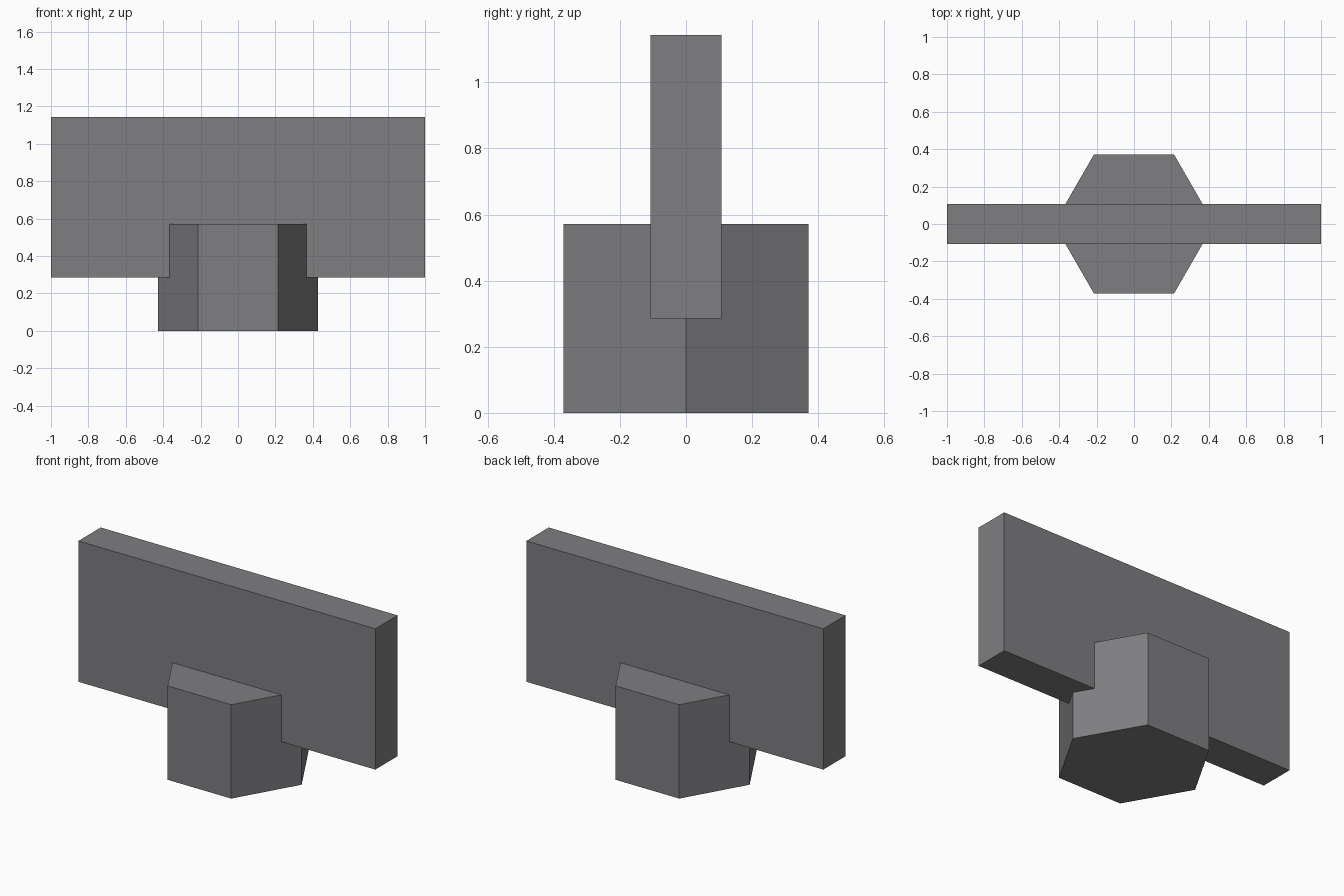
import bpy
import bmesh
from math import cos, sin, tau

cube = bpy.data.objects.get("Cube")
if cube:
    bpy.data.objects.remove(cube, do_unlink=True)

# Single grey material
COLOUR = (0.21, 0.21, 0.22, 1.0)
grey = bpy.data.materials.new("plain grey")
grey.use_nodes = True
grey.diffuse_color = COLOUR
grey.node_tree.nodes["Principled BSDF"].inputs["Base Color"].default_value = COLOUR


def prism(name, outline, bottom, top):
    """Extrude a flat outline upward into a closed solid."""
    bm = bmesh.new()
    base = bm.faces.new([bm.verts.new((x, y, bottom)) for x, y in outline])
    cap = bmesh.ops.extrude_face_region(bm, geom=[base], use_keep_orig=True)
    verts = [v for v in cap["geom"] if isinstance(v, bmesh.types.BMVert)]
    bmesh.ops.translate(bm, verts=verts, vec=(0, 0, top - bottom))
    bmesh.ops.recalc_face_normals(bm, faces=bm.faces)
    mesh = bpy.data.meshes.new(name)
    bm.to_mesh(mesh)
    bm.free()
    mesh.materials.append(grey)
    obj = bpy.data.objects.new(name, mesh)
    bpy.context.collection.objects.link(obj)
    return obj


# Hexagonal base with corners pointing left and right
radius = 0.4286
hexagon = [(radius * cos(i * tau / 6), radius * sin(i * tau / 6)) for i in range(6)]
prism("hexagonal_base", hexagon, 0, 0.5714)

# Upright plate set into the base
half_width, half_depth = 1.0, 0.1071
rectangle = [(-half_width, -half_depth), (half_width, -half_depth),
             (half_width, half_depth), (-half_width, half_depth)]
prism("upright_plate", rectangle, 0.2857, 1.1429)
